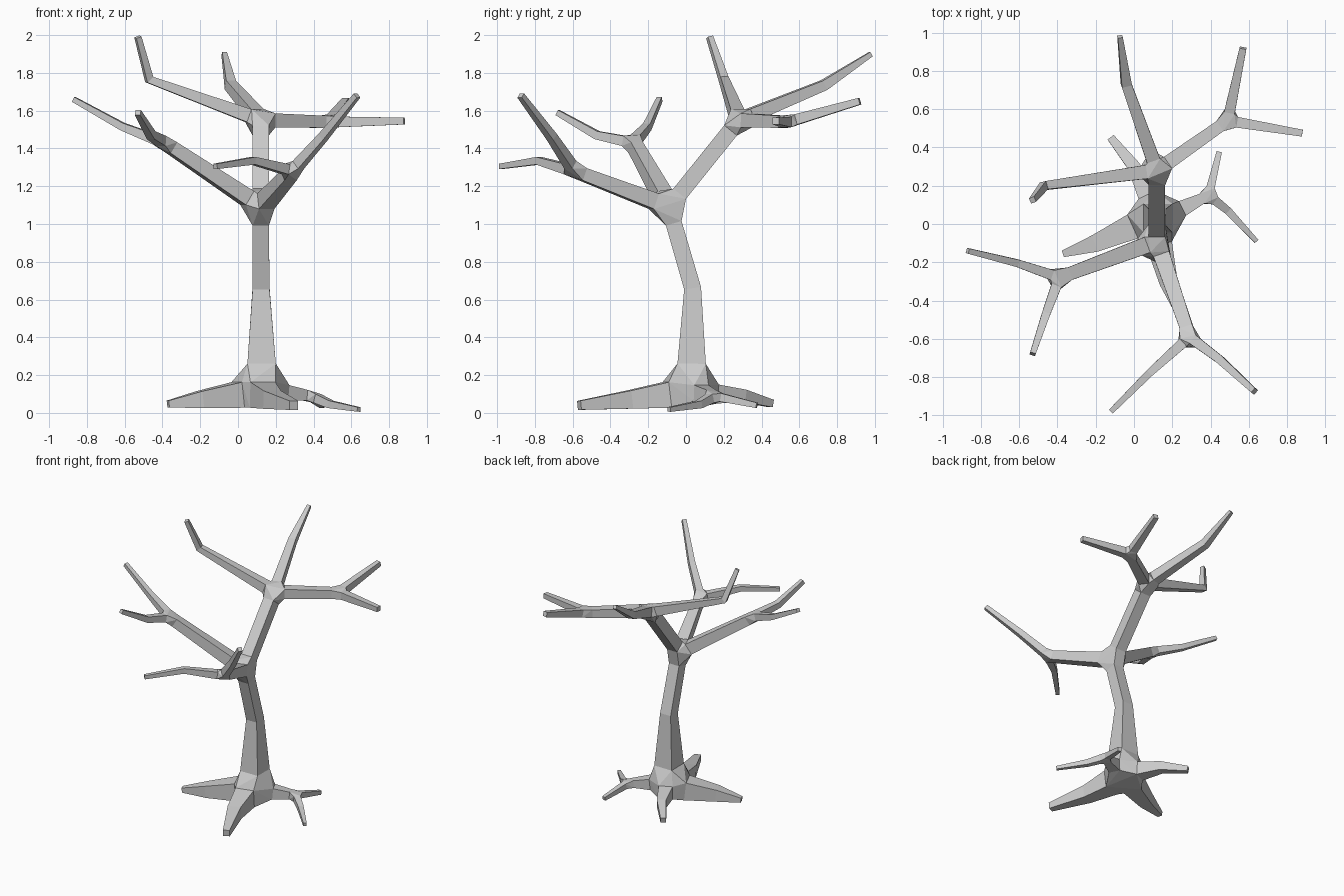
import bpy
import bmesh
from mathutils import Vector

cube = bpy.data.objects.get("Cube")
if cube:
    bpy.data.objects.remove(cube, do_unlink=True)

# One plain bark colour
GREY = (0.6, 0.6, 0.6, 1.0)
bark = bpy.data.materials.new("grey_bark")
bark.diffuse_color = GREY
bark.use_nodes = True
for node in bark.node_tree.nodes:
    if node.type == 'BSDF_PRINCIPLED':
        node.inputs["Base Color"].default_value = GREY
        node.inputs["Roughness"].default_value = 0.8


def finish(name, bm):
    bmesh.ops.recalc_face_normals(bm, faces=bm.faces)
    mesh = bpy.data.meshes.new(name)
    bm.to_mesh(mesh)
    bm.free()
    mesh.materials.append(bark)
    obj = bpy.data.objects.new(name, mesh)
    bpy.context.scene.collection.objects.link(obj)


def square_rings(points, up):
    """Square cross-sections along (x, y, z, half_width) points."""
    centres = [Vector(p[:3]) for p in points]
    rings = []
    for i, c in enumerate(centres):
        along = Vector()
        if i > 0:
            along += (c - centres[i - 1]).normalized()
        if i < len(centres) - 1:
            along += (centres[i + 1] - c).normalized()
        along.normalize()
        up = (up - along * up.dot(along)).normalized()
        side = along.cross(up)
        r = points[i][3]
        rings.append([c + side * a * r + up * b * r
                      for a, b in ((1, 1), (-1, 1), (-1, -1), (1, -1))])
    return rings


class Joint:
    """A fork whose knuckle is the hull of the limb ends meeting there."""

    def __init__(self, name, centre=None, gap=0.0):
        self.name, self.gap, self.corners = name, gap, []
        self.centre = Vector(centre) if centre else None

    def toward(self, point, r):
        step = (Vector(point[:3]) - self.centre).normalized() * self.gap
        return (*(self.centre + step), r)

    def build(self):
        bm = bmesh.new()
        for co in self.corners:
            bm.verts.new(co)
        bmesh.ops.convex_hull(bm, input=bm.verts)
        loose = [v for v in bm.verts if not v.link_faces]
        bmesh.ops.delete(bm, geom=loose, context='VERTS')
        finish(self.name, bm)


def limb(name, points, start=None, end=None, start_r=0.0, end_r=0.0,
         up=(0, 0, 1)):
    """Four-sided tapering tube, optionally running out of or into joints."""
    points = list(points)
    first = points[0] if points else end.centre
    last = points[-1] if points else start.centre
    if start and start.centre:
        points.insert(0, start.toward(first, start_r))
    if end:
        points.append(end.toward(last, end_r))
    rings = square_rings(points, Vector(up))
    bm = bmesh.new()
    loops = [[bm.verts.new(co) for co in ring] for ring in rings]
    for low, high in zip(loops, loops[1:]):
        for k in range(4):
            j = (k + 1) % 4
            bm.faces.new((low[k], low[j], high[j], high[k]))
    if start:
        start.corners += rings[0]
    else:
        bm.faces.new(loops[0])
    if end:
        end.corners += rings[-1]
    else:
        bm.faces.new(loops[-1])
    finish(name, bm)


# Forks
base = Joint("root_crown")
lower = Joint("lower_fork", (0.12, -0.09, 1.09), 0.09)
upper = Joint("upper_fork", (0.12, 0.28, 1.55), 0.07)
right = Joint("right_branch_fork", (-0.39, -0.28, 1.43), 0.05)
front = Joint("front_branch_fork", (0.29, -0.59, 1.28), 0.05)
left = Joint("left_branch_fork", (0.49, 0.54, 1.54), 0.05)
root_fork = Joint("left_root_fork", (0.39, 0.15, 0.09), 0.04)

# Trunk
limb("lower_trunk", [(0.125, 0.03, 0.26, 0.075), (0.122, 0.035, 0.66, 0.045)],
     base, lower, end_r=0.043, up=(0, 1, 0))
limb("upper_trunk", [], lower, upper, 0.043, 0.043, up=(0, 1, 0))

# Forked branches
limb("right_branch", [], lower, right, 0.043, 0.034)
limb("right_outer_twig", [(-0.61, -0.205, 1.515, 0.02),
                          (-0.87, -0.14, 1.66, 0.014)], right, start_r=0.027)
limb("right_front_twig", [(-0.46, -0.47, 1.47, 0.022),
                          (-0.53, -0.68, 1.59, 0.015)], right, start_r=0.027)
limb("front_branch", [], lower, front, 0.043, 0.034)
limb("front_left_twig", [(0.45, -0.71, 1.46, 0.022),
                         (0.63, -0.875, 1.68, 0.015)], front, start_r=0.027)
limb("front_right_twig", [(0.08, -0.78, 1.335, 0.02),
                          (-0.12, -0.98, 1.305, 0.014)], front, start_r=0.027)
limb("left_branch", [], upper, left, 0.037, 0.032)
limb("left_back_twig", [(0.57, 0.92, 1.65, 0.018)], left, start_r=0.028)
limb("left_outer_twig", [(0.88, 0.475, 1.545, 0.018)], left, start_r=0.028)

# Single branches
limb("right_top_branch", [(-0.47, 0.2, 1.765, 0.022),
                          (-0.53, 0.125, 1.99, 0.015)], upper, start_r=0.036)
limb("back_top_branch", [(-0.04, 0.73, 1.735, 0.027),
                         (-0.073, 0.98, 1.9, 0.013)], upper, start_r=0.036)

# Roots
limb("right_root", [(0.0, -0.01, 0.095, 0.068), (-0.2, -0.1, 0.07, 0.045),
                    (-0.37, -0.155, 0.047, 0.018)], base)
limb("front_root", [(0.13, -0.1, 0.095, 0.068), (0.18, -0.3, 0.07, 0.048),
                    (0.295, -0.565, 0.04, 0.024)], base)
limb("back_root", [(0.07, 0.15, 0.1, 0.05), (0.0, 0.3, 0.09, 0.033),
                   (-0.12, 0.45, 0.05, 0.02)], base)
limb("left_root", [(0.25, 0.08, 0.105, 0.042)], base, root_fork, end_r=0.028)
limb("left_root_back_tip", [(0.445, 0.375, 0.04, 0.014)], root_fork,
     start_r=0.022)
limb("left_root_outer_tip", [(0.49, 0.07, 0.045, 0.02),
                             (0.64, -0.09, 0.018, 0.012)], root_fork,
     start_r=0.024)

for joint in (base, lower, upper, right, front, left, root_fork):
    joint.build()
